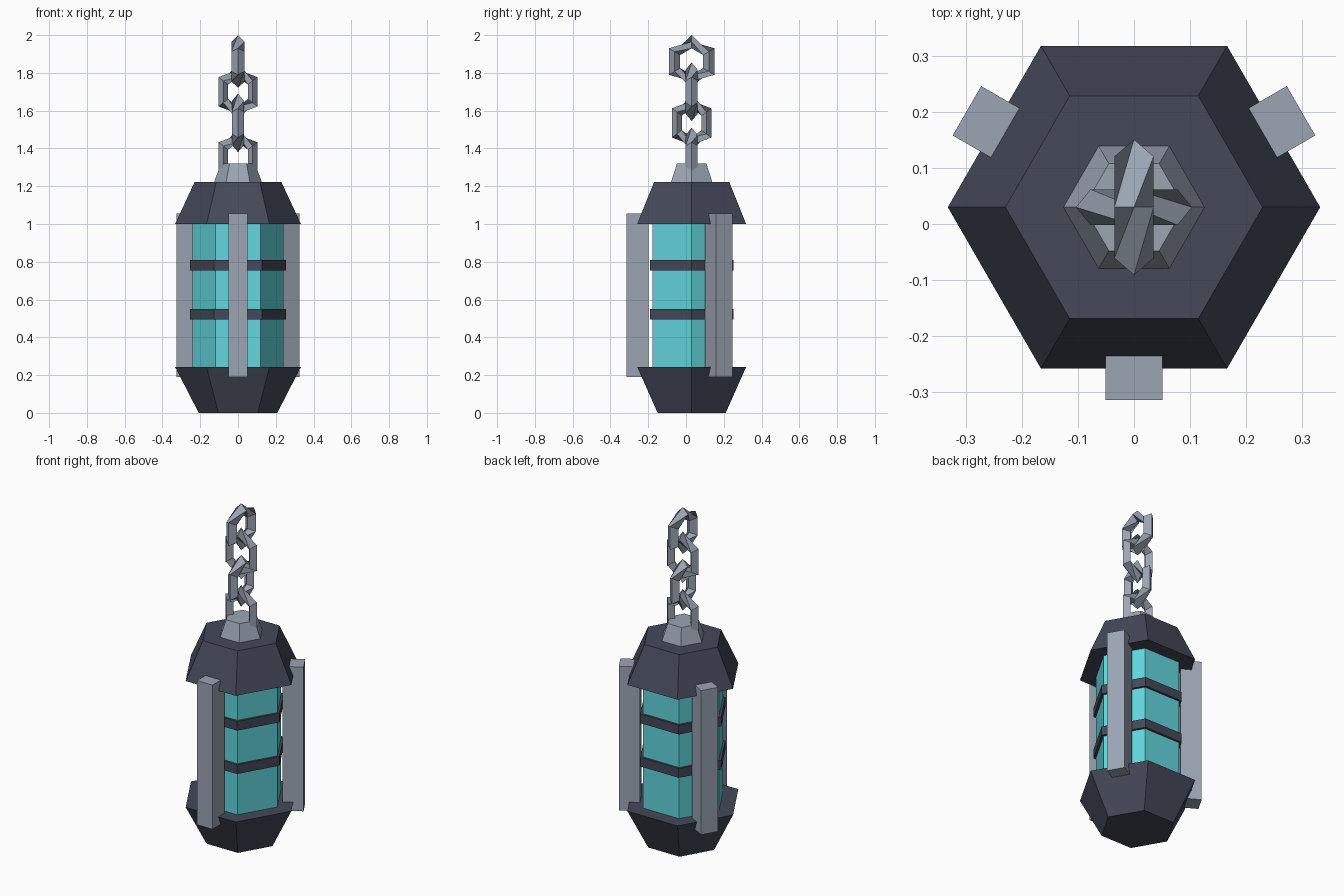
import bpy, bmesh
from math import sin, cos, pi, radians
from mathutils import Matrix, Vector

cube = bpy.data.objects.get("Cube")
if cube:
    bpy.data.objects.remove(cube, do_unlink=True)

AXIS_Y = 0.03  # the hexagonal body sits slightly behind the origin


def material(name, rgb):
    mat = bpy.data.materials.new(name)
    mat.use_nodes = True
    color = (*rgb, 1)
    mat.diffuse_color = color
    mat.node_tree.nodes["Principled BSDF"].inputs["Base Color"].default_value = color
    return mat


dark = material("dark_iron", (0.058, 0.066, 0.098))
steel = material("grey_steel", (0.328, 0.376, 0.456))
glass = material("cyan_glass", (0.122, 0.674, 0.73))


def finish(name, bm, mat):
    bmesh.ops.recalc_face_normals(bm, faces=bm.faces)
    mesh = bpy.data.meshes.new(name)
    bm.to_mesh(mesh)
    bm.free()
    mesh.materials.append(mat)
    obj = bpy.data.objects.new(name, mesh)
    bpy.context.collection.objects.link(obj)
    return obj


def hex_prism(name, z0, z1, r0, r1, mat):
    """Six-sided frustum with corners on the x axis."""
    bm = bmesh.new()
    rings = [[bm.verts.new((r * cos(i * pi / 3), AXIS_Y + r * sin(i * pi / 3), z))
              for i in range(6)] for r, z in ((r0, z0), (r1, z1))]
    for ring in rings:
        bm.faces.new(ring)
    for i in range(6):
        j = (i + 1) % 6
        bm.faces.new((rings[0][i], rings[0][j], rings[1][j], rings[1][i]))
    return finish(name, bm, mat)


def chain_link(name, z, width, height, thick, along_x):
    """Hexagonal ring of diamond section; sloping segments make a quarter twist."""
    bm = bmesh.new()
    side = Vector((1, 0, 0)) if along_x else Vector((0, 1, 0))
    across = Vector((0, 1, 0)) if along_x else Vector((-1, 0, 0))
    centre = Vector((0, AXIS_Y, z))
    rings = []
    for i in range(6):
        a = pi / 2 + i * pi / 3
        ring = []
        for k in range(4):
            radial = 1 + (0, -0.25, -0.5, -0.25)[k]
            off = (0, thick, 0, -thick)[k]
            ring.append(bm.verts.new(centre + side * cos(a) * width * radial
                                     + Vector((0, 0, sin(a) * height * radial))
                                     + across * off))
        rings.append(ring)
    for i in range(6):
        a, b = rings[i], rings[(i + 1) % 6]
        twist = 0 if i in (1, 4) else 1  # upright sides stay straight
        for k in range(4):
            m = (k + 1) % 4
            bm.faces.new((a[k], a[m], b[(m + twist) % 4], b[(k + twist) % 4]))
    return finish(name, bm, steel)


# Body: caps, glass, bands and the chain mount
hex_prism("bottom_cap", 0, 0.243, 0.208, 0.333, dark)
hex_prism("top_cap", 1.0, 1.222, 0.333, 0.23, dark)
hex_prism("glass_body", 0.23, 1.01, 0.24, 0.24, glass)
for label, z in (("lower", 0.495), ("upper", 0.755)):
    hex_prism(label + "_band", z, z + 0.055, 0.255, 0.255, dark)
hex_prism("chain_mount", 1.22, 1.32, 0.127, 0.09, steel)

# Three upright bars around the body
for label, angle in (("front", -90), ("back_left", 30), ("back_right", 150)):
    bm = bmesh.new()
    bmesh.ops.create_cube(bm, size=1)
    place = (Matrix.Translation((0, AXIS_Y, 0)) @ Matrix.Rotation(radians(angle), 4, "Z")
             @ Matrix.Translation((0.287, 0, 0.623)) @ Matrix.Diagonal((0.116, 0.102, 0.865, 1)))
    bmesh.ops.transform(bm, matrix=place, verts=bm.verts)
    finish(label + "_bar", bm, steel)

# Chain: links alternate between the two upright planes
for i, z in enumerate((1.355, 1.535, 1.70)):
    chain_link(f"chain_link_{i + 1}", z, 0.12, 0.155, 0.032, i % 2 == 0)
chain_link("chain_link_4", 1.86, 0.14, 0.14, 0.035, False)
